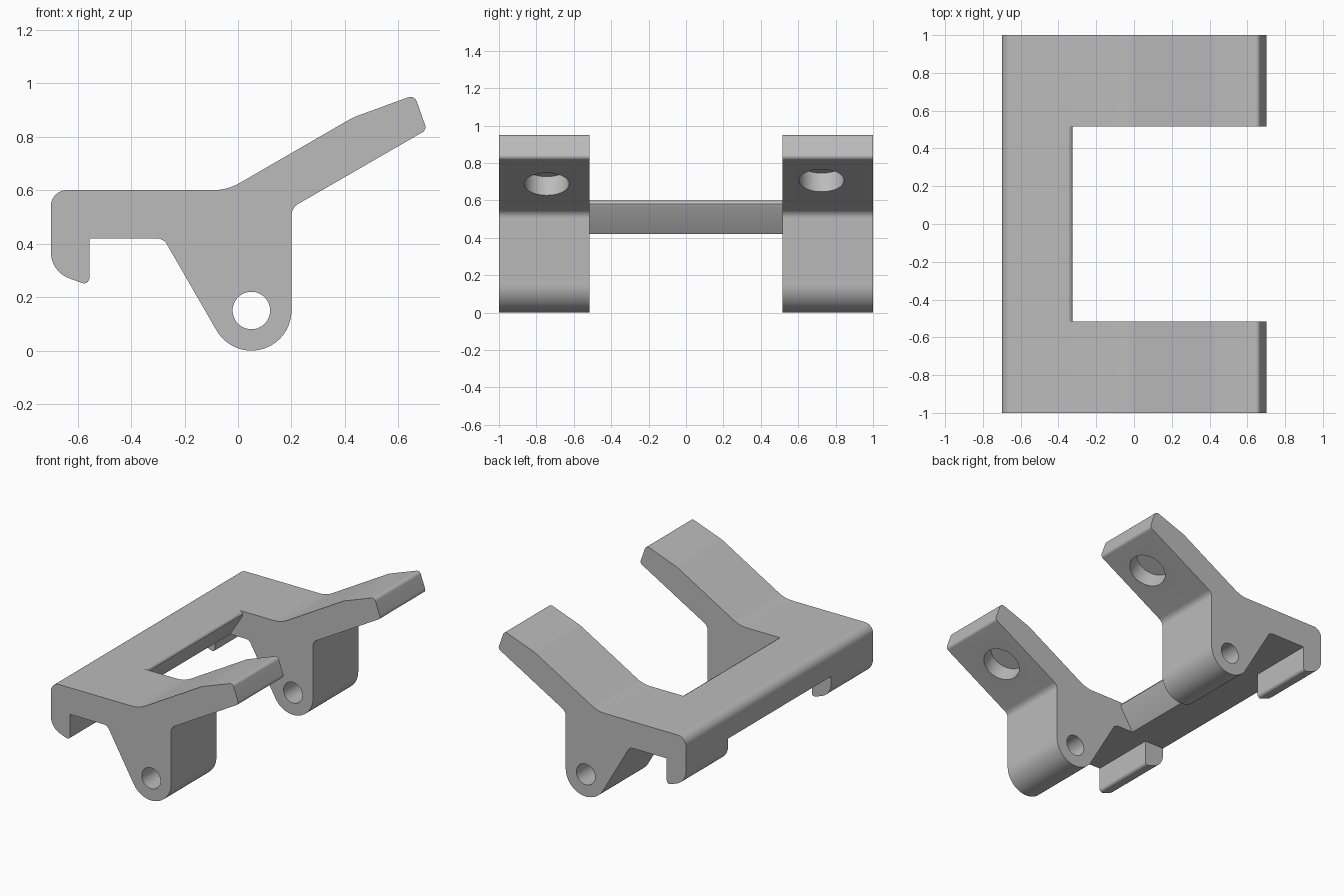
import bpy, bmesh
from math import radians, degrees, tan, sin, cos, pi, ceil
from mathutils import Vector
from mathutils.geometry import tessellate_polygon

cube = bpy.data.objects.get("Cube")
if cube:
    bpy.data.objects.remove(cube, do_unlink=True)

grey = bpy.data.materials.new("plain grey")
grey.use_nodes = True
COLOUR = (0.5, 0.5, 0.5, 1)
grey.diffuse_color = COLOUR
grey.node_tree.nodes["Principled BSDF"].inputs["Base Color"].default_value = COLOUR


def rounded(corners):
    """Turn clockwise or anticlockwise (x, z, radius) corners into a filleted outline."""
    out = []
    for i, (x, z, r) in enumerate(corners):
        if r == 0:
            out.append((x, z))
            continue
        p = Vector((x, z))
        a = (Vector(corners[i - 1][:2]) - p).normalized()
        b = (Vector(corners[(i + 1) % len(corners)][:2]) - p).normalized()
        half = a.angle(b) / 2
        centre = p + (a + b).normalized() * (r / sin(half))
        start = p + a * (r / tan(half)) - centre
        turn = pi - 2 * half
        # Sweep the fillet from one tangent point to the other
        steps = max(4, ceil(degrees(turn) / 6))
        for k in range(steps + 1):
            t = turn * k / steps
            d = start * cos(t) - a * (r * sin(t))
            out.append((centre.x + d.x, centre.y + d.y))
    return out


def circle(count=64):
    return [(cos(2 * pi * k / count), sin(2 * pi * k / count)) for k in range(count)]


bm = bmesh.new()
known = {}


def vert(co):
    key = tuple(round(c, 5) for c in co)
    if key not in known:
        known[key] = bm.verts.new(co)
    return known[key]


def fill(loops):
    """Fill a flat outline, with any further loops as holes."""
    points = [p for loop in loops for p in loop]
    for tri in tessellate_polygon([[Vector(p) for p in loop] for loop in loops]):
        bm.faces.new([vert(points[i]) for i in tri])


# Undercut wall with a rounded top edge, where the plate meets the arms
wall = [(-0.345, 0.6, 0), (-0.331, 0.592, 0), (-0.325, 0.58, 0),
        (-0.329, 0.565, 0), (-0.42, 0.42, 0)]

# Side sections: connecting plate, arm with leg and prong, hook
plate = rounded([(-0.7, 0.6, 0.06)] + wall + [(-0.556, 0.42, 0), (-0.7, 0.42, 0)])
arm = rounded([(-0.04, 0.6, 0.2), (0.43, 0.872, 0.2), (0.66, 0.956, 0.025),
               (0.706, 0.826, 0.022), (0.2, 0.534, 0.05), (0.2, -0.41, 0.15),
               (-0.279, 0.42, 0.045)] + wall[::-1])
hook = rounded([(-0.7, 0.42, 0), (-0.556, 0.42, 0),
                (-0.556, 0.243, 0.02), (-0.7, 0.295, 0.105)])
pivot = [(0.05 + 0.07 * c, 0.15 + 0.07 * s) for c, s in circle()]

# Each section is present wherever |y| is beyond its inner limit
sections = [([plate], 0), ([arm, pivot], 0.516), ([hook], 0.55)]
stations = [-1, -0.55, -0.516, 0.516, 0.55, 1]

before = []
for y0, y1 in zip(stations, stations[1:] + [None]):
    now = []
    if y1 is not None:
        middle = abs(y0 + y1) / 2
        now = [loops for loops, limit in sections if middle >= limit]
    # End faces where a section starts or stops
    for loops, limit in sections:
        if (loops in before) != (loops in now):
            fill([[(x, y0, z) for x, z in loop] for loop in loops])
    # Side walls, leaving out those shared by two sections
    walls = {}
    for loops in now:
        for loop in loops:
            for p, q in zip(loop, loop[1:] + loop[:1]):
                walls.setdefault(frozenset((p, q)), []).append((p, q))
    for uses in walls.values():
        if len(uses) == 1:
            (px, pz), (qx, qz) = uses[0]
            bm.faces.new([vert((px, y0, pz)), vert((qx, y0, qz)),
                          vert((qx, y1, qz)), vert((px, y1, pz))])
    before = now

bmesh.ops.recalc_face_normals(bm, faces=bm.faces)
bm.normal_update()

# Blind sockets, square to the sloping underside of each prong
up = Vector((-0.5, 0, 0.866)).normalized()
undersides = [f for f in bm.faces if f.normal.dot(up) < -0.99 and f.calc_area() > 0.1]
corner_sets = [[v.co.copy() for v in f.verts] for f in undersides]
bmesh.ops.delete(bm, geom=undersides, context="FACES_ONLY")
for corners in corner_sets:
    y, z = (0.725, 0.706) if corners[0].y > 0 else (-0.745, 0.687)
    along = Vector((0.706 - 0.2, 0, 0.826 - 0.534)).normalized()
    inward = Vector((-along.z, 0, along.x))
    mouth = Vector((0.2 + (z - 0.534) * along.x / along.z, y, z))
    rim = [mouth + along * (0.12 * c) + Vector((0, 0.12 * s, 0)) for c, s in circle()]
    floor = [p + inward * 0.115 for p in rim]
    fill([corners, rim])
    fill([floor])
    for i in range(len(rim)):
        bm.faces.new([vert(rim[i - 1]), vert(rim[i]), vert(floor[i]), vert(floor[i - 1])])

bmesh.ops.recalc_face_normals(bm, faces=bm.faces)
mesh = bpy.data.meshes.new("bracket_body")
bm.to_mesh(mesh)
bm.free()
mesh.materials.append(grey)
body = bpy.data.objects.new("bracket_body", mesh)
bpy.context.collection.objects.link(body)

# Smooth fillets and holes, keeping the hard edges
bpy.ops.object.select_all(action="DESELECT")
body.select_set(True)
bpy.context.view_layer.objects.active = body
bpy.ops.object.shade_smooth_by_angle(angle=radians(28))
